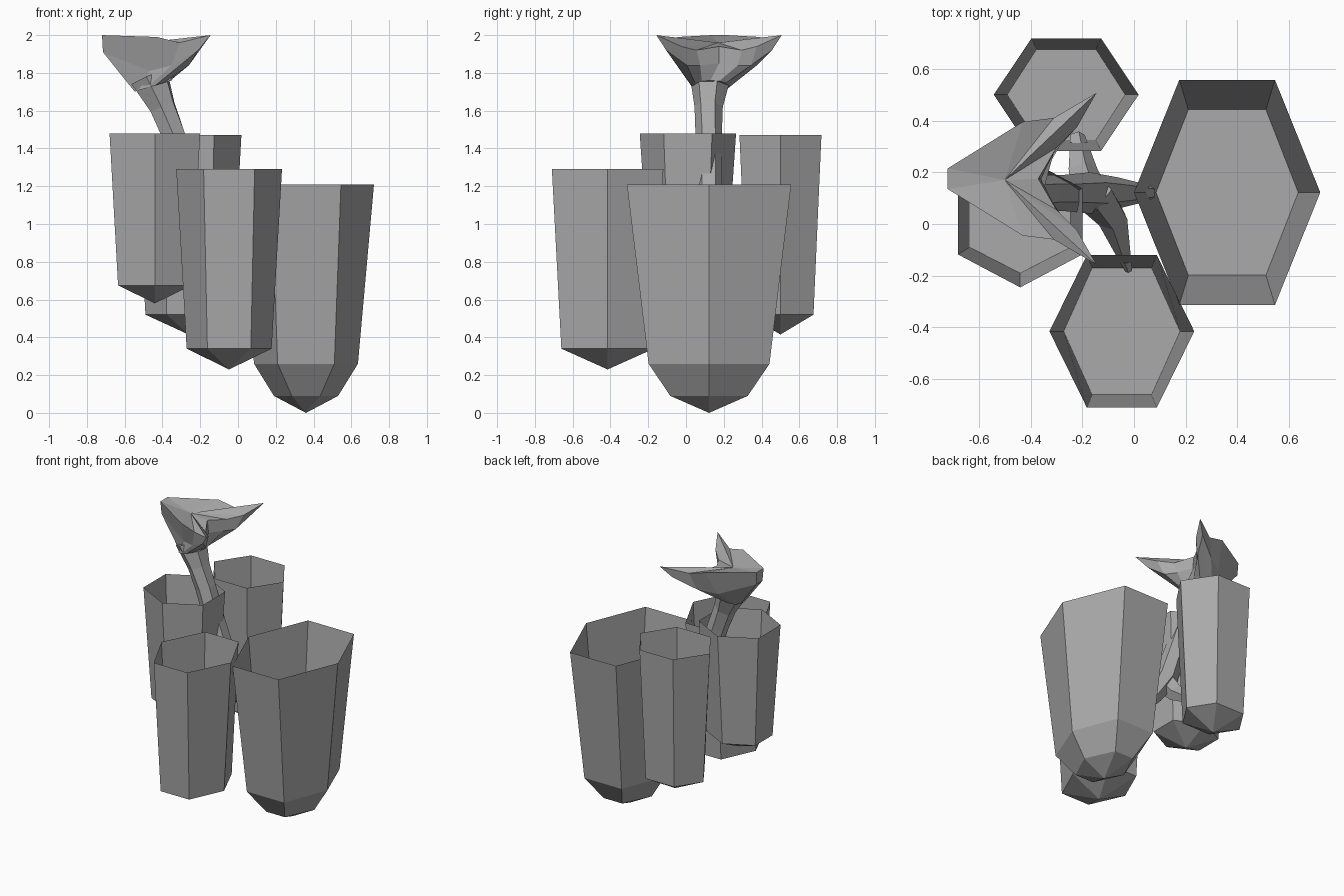
import bpy
import math
from mathutils import Vector

cube = bpy.data.objects.get("Cube")
if cube:
    bpy.data.objects.remove(cube)

grey = bpy.data.materials.new("stone_grey")
grey.use_nodes = True
colour = (0.4, 0.4, 0.4, 1)
grey.diffuse_color = colour
grey.node_tree.nodes["Principled BSDF"].inputs["Base Color"].default_value = colour


def make_object(name, verts, faces):
    mesh = bpy.data.meshes.new(name)
    mesh.from_pydata(verts, [], faces)
    mesh.materials.append(grey)
    mesh.update()
    obj = bpy.data.objects.new(name, mesh)
    bpy.context.collection.objects.link(obj)
    return obj


def bridge(count, lower, upper):
    """Quads joining two vertex rings, given the index of each ring's start."""
    return [(lower + i, lower + (i + 1) % count,
             upper + (i + 1) % count, upper + i) for i in range(count)]


def fan(count, start, apex, flip=False):
    faces = [(start + i, start + (i + 1) % count, apex) for i in range(count)]
    return [face[::-1] for face in faces] if flip else faces


def cup(name, centre, tip_z, rows, turned=False):
    """Open hexagonal cup; rows run upward as (z, corner reach, flat half width, depth)."""
    cx, cy = centre
    verts = []
    for z, reach, flat, depth in rows:
        ring = [(reach, 0), (flat, depth), (-flat, depth),
                (-reach, 0), (-flat, -depth), (flat, -depth)]
        for u, v in ring:
            x, y = (-v, u) if turned else (u, v)
            verts.append((cx + x, cy + y, z))
    faces = []
    for row in range(len(rows) - 1):
        faces += bridge(6, row * 6, row * 6 + 6)
    # Flat floor where the rim wall begins, and the pointed underside
    floor = (len(rows) - 2) * 6
    faces.append(tuple(range(floor, floor + 6)))
    verts.append((cx, cy, tip_z))
    faces += fan(6, 0, len(verts) - 1, flip=True)
    return make_object(name, verts, faces)


def limb(name, path, sides=6):
    """Tapered faceted tube through (x, y, z, radius) stations."""
    points = [Vector(p[:3]) for p in path]
    verts, faces = [], []
    for i, station in enumerate(path):
        along = points[min(i + 1, len(path) - 1)] - points[max(i - 1, 0)]
        side = along.cross(Vector((0, 0, 1))).normalized()
        other = side.cross(along).normalized()
        for k in range(sides):
            a = math.tau * k / sides
            offset = side * math.cos(a) + other * math.sin(a)
            verts.append(points[i] + offset * station[3])
        if i:
            faces += bridge(sides, (i - 1) * sides, i * sides)
    faces.append(tuple(reversed(range(sides))))
    faces.append(tuple(range(len(verts) - sides, len(verts))))
    return make_object(name, verts, faces)


# Four cups of different height
cup("large_cup", (0.36, 0.122), 0,
    [(0.09, 0.17, 0.075, 0.205), (0.26, 0.275, 0.15, 0.32), (1.21, 0.36, 0.185, 0.435)])
cup("front_cup", (-0.047, -0.415), 0.23,
    [(0.34, 0.225, 0.115, 0.245), (1.29, 0.28, 0.135, 0.295)])
cup("back_cup", (-0.262, 0.5), 0.415,
    [(0.52, 0.228, 0.115, 0.175), (1.47, 0.28, 0.135, 0.217)])
cup("side_cup", (-0.44, 0.01), 0.58,
    [(0.675, 0.2, 0.1, 0.195), (1.48, 0.255, 0.128, 0.24)], turned=True)

# Leaning trunk that passes through the side cup to the large cup
limb("trunk", [(0.06, 0.12, 0.62, 0.03), (-0.06, 0.12, 0.78, 0.06),
               (-0.17, 0.12, 0.95, 0.08), (-0.27, 0.12, 1.25, 0.07),
               (-0.345, 0.12, 1.48, 0.07), (-0.4, 0.12, 1.62, 0.075),
               (-0.47, 0.13, 1.78, 0.11)])

# Side limbs holding the front and back cups
limb("front_limb", [(-0.16, 0.12, 0.95, 0.08), (-0.08, 0.02, 0.8, 0.06),
                    (-0.02, -0.18, 0.66, 0.015)], 5)
limb("back_limb", [(-0.17, 0.1, 0.95, 0.08), (-0.2, 0.2, 0.82, 0.06),
                   (-0.22, 0.34, 0.72, 0.03)], 5)


# Forked crown: half outlines mirrored across its own middle plane
def mirrored(half, notch, middle=0.175):
    near = [(x, middle + w, z) for x, w, z in half]
    far = [(x, middle - w, z) for x, w, z in reversed(half)]
    return near + [(notch[0], middle, notch[1])] + far


rim = mirrored([(-0.72, 0.04, 2), (-0.43, 0.22, 1.99), (-0.31, 0.235, 1.96),
                (-0.145, 0.332, 2), (-0.22, 0.2, 1.94), (-0.3, 0.12, 1.92)], (-0.37, 1.94))
under = mirrored([(-0.715, 0.035, 1.91), (-0.47, 0.13, 1.81), (-0.35, 0.2, 1.84),
                  (-0.21, 0.28, 1.92), (-0.26, 0.17, 1.84), (-0.31, 0.1, 1.84)], (-0.36, 1.85))
count = len(rim)
collar = []
for k in range(count):
    a = math.pi - math.tau * (k + 0.5) / count
    collar.append((-0.45 + 0.1 * math.cos(a), 0.13 + 0.1 * math.sin(a),
                   1.73 + 0.03 * math.cos(a)))
hollow = (-0.5, 0.17, 1.96)
faces = bridge(count, 0, count) + bridge(count, count, 2 * count)
faces += fan(count, 2 * count, 3 * count)
faces.append(tuple(reversed(range(count))))
crown = make_object("forked_crown", collar + under + rim + [hollow],
                    [face[::-1] for face in faces])
